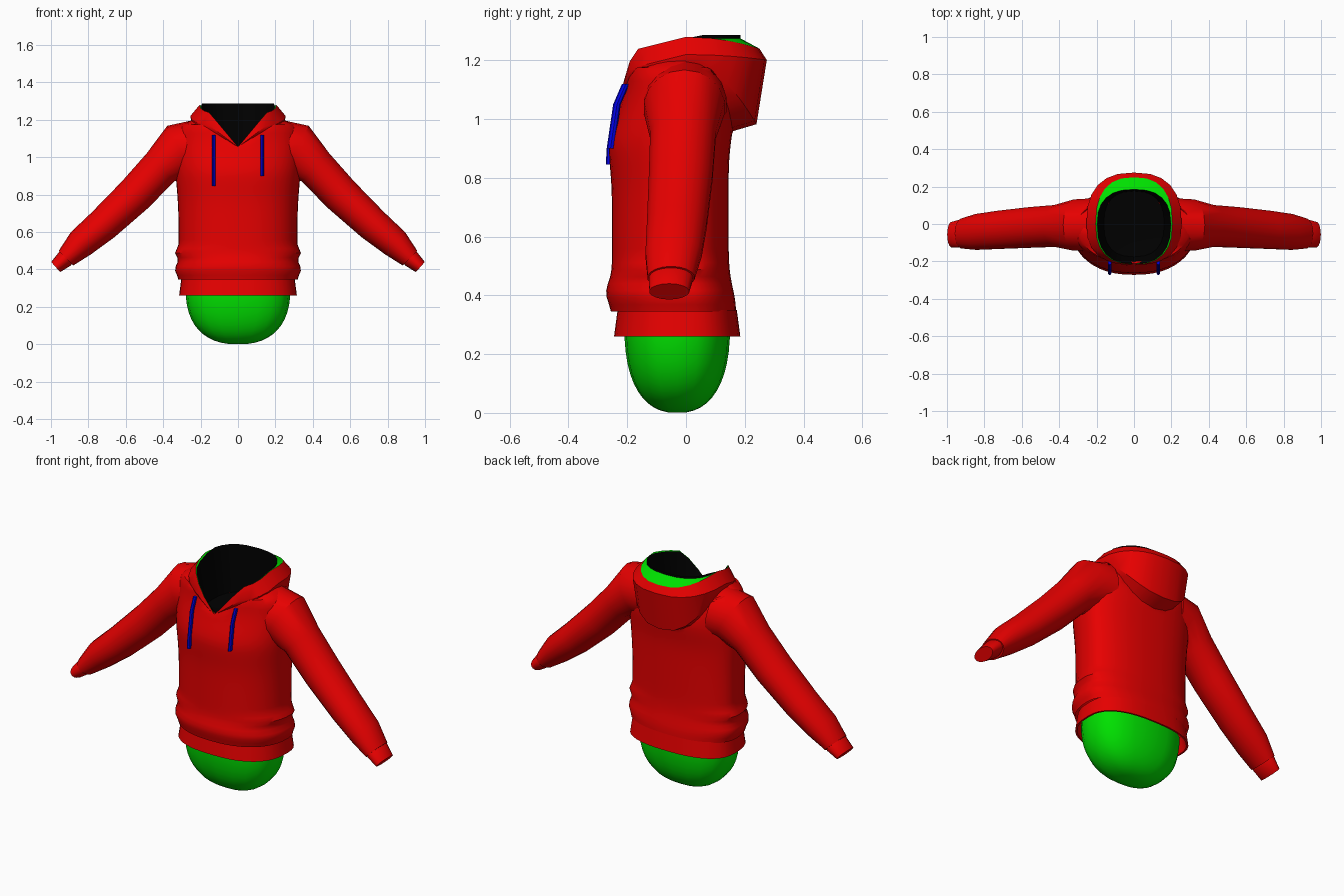
import bpy, bmesh
from math import sin, cos, pi, exp, radians
from mathutils import Vector

cube = bpy.data.objects.get("Cube")
if cube:
    bpy.data.objects.remove(cube, do_unlink=True)


def material(name, red, green, blue):
    mat = bpy.data.materials.new(name)
    mat.use_nodes = True
    color = (red, green, blue, 1)
    mat.diffuse_color = color
    mat.node_tree.nodes["Principled BSDF"].inputs["Base Color"].default_value = color
    return mat


RED = material("red fabric", 0.8, 0, 0)
GREEN = material("green", 0, 0.75, 0)
BLACK = material("black", 0, 0, 0)
BLUE = material("blue cord", 0, 0, 0.8)


def signed_power(value, exponent):
    return abs(value) ** exponent * (1 if value >= 0 else -1)


def level(z, half, front, back, sides, power=2.5):
    """Horizontal rounded ring that reaches a different depth in front and behind."""
    ring = []
    for i in range(sides):
        angle = 2 * pi * i / sides
        x = half * signed_power(sin(angle), 2 / power)
        y = -signed_power(cos(angle), 2 / power)
        ring.append(Vector((x, y * (back if y > 0 else front), z)))
    return ring


def loft(name, rings, mat, caps=False, mirror=False):
    """Skin a row of closed rings."""
    bm = bmesh.new()
    rows = [[bm.verts.new(point) for point in ring] for ring in rings]
    count = len(rows[0])
    for low, high in zip(rows, rows[1:]):
        for i in range(count):
            k = (i + 1) % count
            bm.faces.new((low[i], low[k], high[k], high[i]))
    if caps:
        bm.faces.new(rows[0])
        bm.faces.new(rows[-1])
        bmesh.ops.recalc_face_normals(bm, faces=bm.faces[:])
    bmesh.ops.remove_doubles(bm, verts=bm.verts[:], dist=0.0005)
    mesh = bpy.data.meshes.new(name)
    bm.to_mesh(mesh)
    bm.free()
    mesh.materials.append(mat)
    part = bpy.data.objects.new(name, mesh)
    bpy.context.collection.objects.link(part)
    bpy.ops.object.select_all(action='DESELECT')
    part.select_set(True)
    bpy.context.view_layer.objects.active = part
    bpy.ops.object.shade_smooth_by_angle(angle=radians(35))
    if mirror:
        part.modifiers.new("mirror", 'MIRROR')


def bump(z, center, width):
    return exp(-((z - center) / width) ** 2)


# Rounded lower body under the hem
rings = []
for step in range(1, 13):
    height = (step / 12) ** 2
    size = (1 - (1 - height) ** 2.4) ** (1 / 2.4)
    ring = level(0.3 * height, 0.28 * size, 0.18 * size, 0.18 * size, 20)
    rings.append([point + Vector((0, -0.03, 0)) for point in ring])
loft("lower_body", rings, GREEN, caps=True)

# Hem band, turned in at its lower edge
hem = ((0.34, 0.03), (0.26, 0.01), (0.26, 0), (0.35, 0.012))
loft("hem_band", [level(z, 0.315 - inset, 0.245 - inset, 0.185 - inset, 40)
                  for z, inset in hem], RED)

# Torso with waist folds, receding chest and an open neckline
rings = []
for step in range(37):
    z = 0.345 + 0.855 * step / 36
    folds = bump(z, 0.4, 0.035) + bump(z, 0.49, 0.025)
    chest = min(max((z - 0.9) * 4, 0), 1)
    chest = chest * chest * (3 - 2 * chest)
    shoulder = max(0, z - 1.1) * 10
    half = 0.317 + 0.02 * folds + 0.02 * bump(z, 1, 0.2) - 0.08 * shoulder ** 4
    front = 0.252 + 0.02 * bump(z, 0.41, 0.05) + 0.01 * bump(z, 0.9, 0.1) - 0.045 * chest
    back = 0.145 + 0.025 * bump(z, 0.35, 0.1) + 0.015 * bump(z, 1, 0.1) - 0.02 * shoulder
    ring = level(z, half, front, back, 48, 2.3)
    for p in ring:
        neckline = 1.058 + 0.6 * abs(p.x) if p.y < 0 else 0.955 + 3.6 * p.x ** 2
        p.z = min(p.z, neckline)
    rings.append(ring)
loft("torso", rings, RED)


# Sleeves and cuffs follow a path of x, z and radius
def arm(name, path):
    points = [Vector((x, -0.06 * x * x, z)) for x, z, radius in path]
    rings = []
    for i, center in enumerate(points):
        along = points[min(i + 1, len(points) - 1)] - points[max(i - 1, 0)]
        across = Vector((-along.z, 0, along.x)).normalized() * path[i][2]
        depth = Vector((0, 0.045 + 0.65 * path[i][2], 0))
        rings.append([center + depth * sin(pi * k / 9) + across * cos(pi * k / 9)
                      for k in range(18)])
    loft(name, rings, RED, caps=True, mirror=True)


arm("sleeves", [(0.22, 1.05, 0.15), (0.31, 1.04, 0.145), (0.415, 0.945, 0.105), (0.55, 0.8, 0.1),
                (0.72, 0.64, 0.09), (0.84, 0.54, 0.08), (0.92, 0.46, 0.055)])
arm("cuffs", [(0.91, 0.47, 0.04), (0.925, 0.457, 0.048), (0.975, 0.413, 0.036)])


# Hood rings rise from the front point and droop behind
def hood_ring(half, front, back, top, rise, droop):
    ring = level(top, half, front, back, 24)
    for p in ring:
        if p.y < 0:
            p.z = min(top + 0.25 * p.y, 1.055 + rise * abs(p.x))
        else:
            p.z = top - droop * p.y ** 2
    return ring


rim = hood_ring(0.205, 0.215, 0.25, 1.28, 1.2, 0.64)
lining = hood_ring(0.197, 0.214, 0.185, 1.275, 1.2, 0)
loft("hood", [hood_ring(0.23, 0.2, 0.13, 1.17, 0.5, 13),
              hood_ring(0.25, 0.215, 0.24, 1.19, 0.65, 3.6),
              hood_ring(0.255, 0.22, 0.275, 1.22, 0.75, 0.25), rim], RED)
loft("hood_lining", [rim, lining], GREEN)

# Dark hollow inside the collar, with a low lip behind
lip = [p + Vector((0, 0, 0.012 if p.y > 0.05 else 0)) for p in lining]
deep = [Vector((p.x * 0.82, p.y * (0.82 if p.y < 0 else 0.95), 1.02)) for p in lining]
floor = [Vector((0, 0, 1)) for p in lining]
loft("neck_hollow", [lining, lip, deep, floor], BLACK)

# Drawstrings, the right one hanging lower
for name, x, end in (("left_drawstring", 0.13, 0.9), ("right_drawstring", -0.13, 0.845)):
    path = ((-0.205, 1.12), (-0.235, 1.05), (-0.257, 0.9), (-0.26, end))
    rings = []
    for y, z in path:
        ring = level(z, 0.01, 0.013, 0.013, 8, 2)
        rings.append([point + Vector((x, y, 0)) for point in ring])
    loft(name, rings, BLUE, caps=True)
